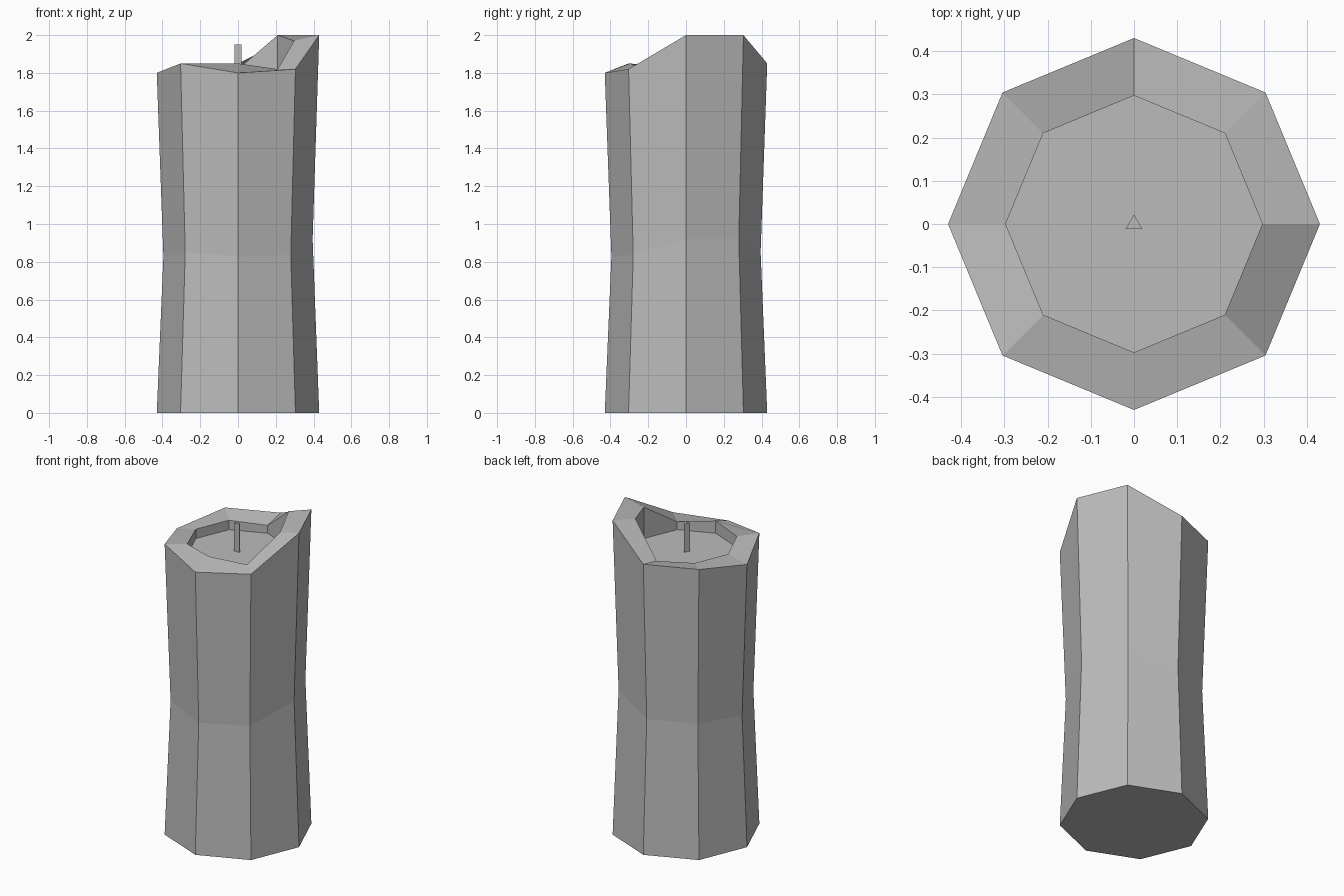
import bpy
import bmesh
from math import cos, sin, pi

cube = bpy.data.objects.get("Cube")
if cube:
    bpy.data.objects.remove(cube, do_unlink=True)

# One plain grey for everything
grey = bpy.data.materials.new("plain_grey")
grey.use_nodes = True
colour = (0.5, 0.5, 0.5, 1)
grey.diffuse_color = colour
grey.node_tree.nodes["Principled BSDF"].inputs["Base Color"].default_value = colour


def stacked_rings(name, rings, start=0.0):
    """Bridge a stack of (radius, list of heights) rings and cap both ends."""
    bm = bmesh.new()
    loops = []
    for radius, heights in rings:
        n = len(heights)
        angles = [start + 2 * pi * i / n for i in range(n)]
        loops.append([bm.verts.new((radius * cos(a), radius * sin(a), z))
                      for a, z in zip(angles, heights)])
    for low, high in zip(loops, loops[1:]):
        for i in range(n):
            j = (i + 1) % n
            bm.faces.new((low[i], low[j], high[j], high[i]))
    bm.faces.new(loops[0][::-1])
    bm.faces.new(loops[-1])
    bmesh.ops.recalc_face_normals(bm, faces=bm.faces)
    mesh = bpy.data.meshes.new(name)
    bm.to_mesh(mesh)
    bm.free()
    mesh.materials.append(grey)
    obj = bpy.data.objects.new(name, mesh)
    bpy.context.collection.objects.link(obj)
    return obj


# Uneven melted rim, counter-clockwise from +x
outer_rim = [2.0, 2.0, 1.85, 1.85, 1.80, 1.85, 1.80, 1.82]
inner_rim = [1.97, 2.0, 1.82, 1.83, 1.83, 1.84, 1.85, 1.82]
floor_z = 1.77

# Octagonal waisted body with a sunken pool at the top
stacked_rings("candle_body", [
    (0.43, [0.0] * 8),
    (0.395, [z * 0.46 for z in outer_rim]),
    (0.43, outer_rim),
    (0.297, inner_rim),
    (0.297, [floor_z] * 8),
])

# Three-sided wick
stacked_rings("wick", [
    (0.022, [floor_z] * 3),
    (0.022, [1.95] * 3),
], start=pi / 2)
